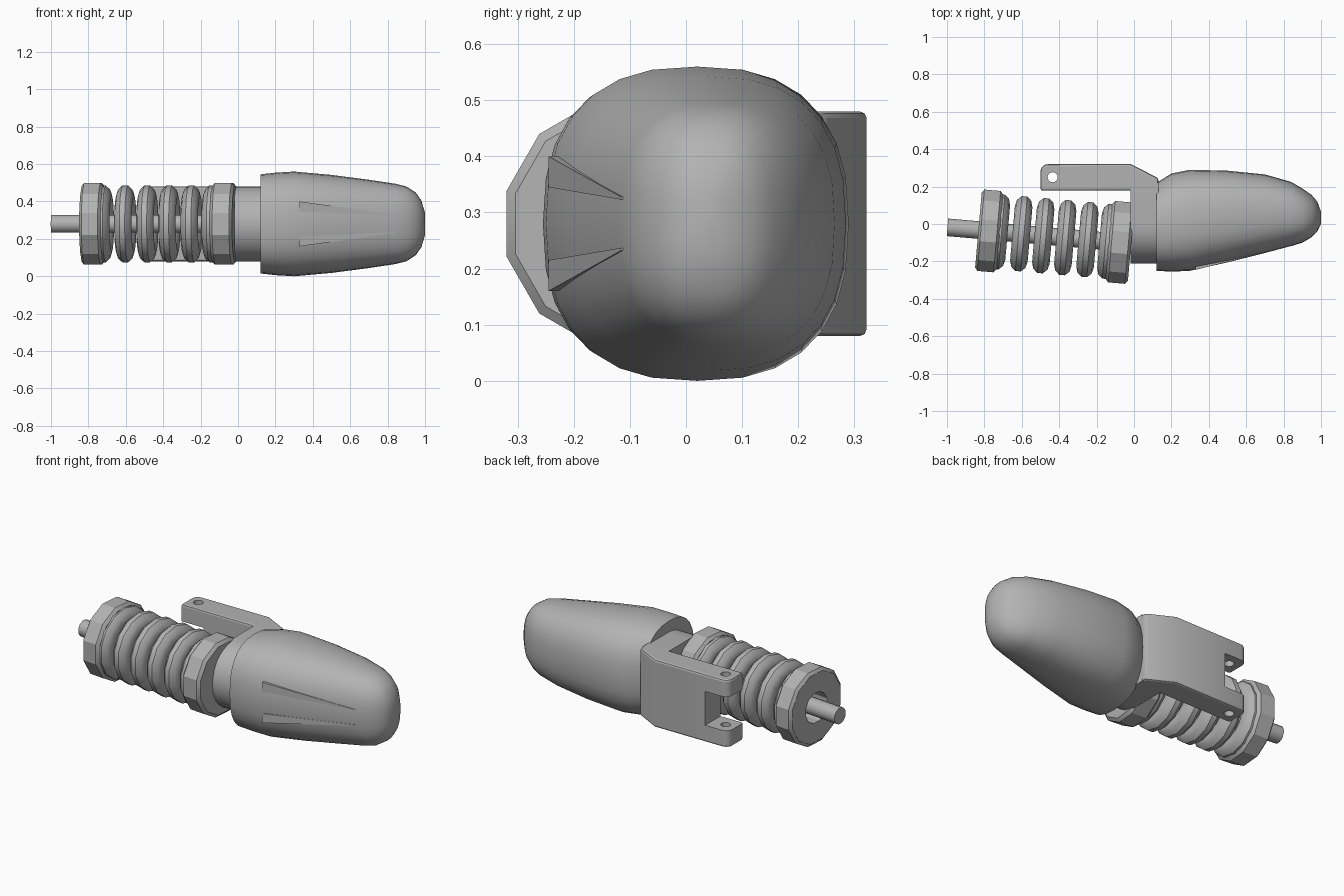
import bpy, bmesh, math
from mathutils import Matrix

if "Cube" in bpy.data.objects:
    bpy.data.objects.remove(bpy.data.objects["Cube"])

MID = 0.28                       # height of the centre line
TILT = math.radians(-5)          # the spring axis leans slightly sideways
AXIS = Matrix.Translation((0, -0.105, MID)) @ Matrix.Rotation(TILT, 4, 'Z')

grey = bpy.data.materials.new("plain_grey")
grey.diffuse_color = (0.45, 0.45, 0.45, 1)
grey.use_nodes = True
grey.node_tree.nodes["Principled BSDF"].inputs["Base Color"].default_value = grey.diffuse_color


def loft(name, rings, closed=False, matrix=None, angle=30):
    """Skin a list of equal-length vertex rings; cap the ends unless closed."""
    bm = bmesh.new()
    rows = [[bm.verts.new(p) for p in ring] for ring in rings]
    n = len(rows[0])
    pairs = list(zip(rows, rows[1:]))
    if closed:
        pairs.append((rows[-1], rows[0]))
    else:
        bm.faces.new(rows[0])
        bm.faces.new(rows[-1])
    for a, b in pairs:
        for i in range(n):
            j = (i + 1) % n
            bm.faces.new((a[i], a[j], b[j], b[i]))
    bmesh.ops.recalc_face_normals(bm, faces=bm.faces)
    mesh = bpy.data.meshes.new(name)
    bm.to_mesh(mesh)
    bm.free()
    mesh.materials.append(grey)
    obj = bpy.data.objects.new(name, mesh)
    bpy.context.collection.objects.link(obj)
    if matrix:
        obj.matrix_world = matrix
    smooth(obj, angle)
    return obj


def smooth(obj, angle):
    bpy.ops.object.select_all(action='DESELECT')
    obj.select_set(True)
    bpy.context.view_layer.objects.active = obj
    bpy.ops.object.shade_smooth_by_angle(angle=math.radians(angle))


def lathe(name, profile, sides=12, closed=False, angle=28):
    """Turn (distance, radius) points about the tilted spring axis."""
    turn = [math.tau * (i + 0.5) / sides for i in range(sides)]
    rings = [[(t, r * math.cos(a), r * math.sin(a)) for a in turn] for t, r in profile]
    return loft(name, rings, closed, AXIS, angle)


def cut(obj, cutter):
    mod = obj.modifiers.new("cut", 'BOOLEAN')
    mod.operation = 'DIFFERENCE'
    mod.solver = 'EXACT'
    mod.object = cutter
    bpy.context.view_layer.objects.active = obj
    bpy.ops.object.modifier_apply(modifier=mod.name)
    bpy.data.objects.remove(cutter)


# Tapered body: x, lowest y, highest y, half height
stations = [
    (0.12, -0.25, 0.22, 0.265), (0.20, -0.255, 0.27, 0.274),
    (0.30, -0.25, 0.29, 0.28), (0.50, -0.205, 0.285, 0.262),
    (0.70, -0.155, 0.265, 0.236), (0.84, -0.118, 0.225, 0.215),
    (0.90, -0.10, 0.19, 0.20), (0.95, -0.07, 0.155, 0.168),
    (0.98, -0.04, 0.12, 0.125), (1.00, 0.0, 0.065, 0.06),
]
rings = []
for x, lo, hi, h in stations:
    ring = []
    for i in range(28):
        a = math.tau * i / 28
        c, s = math.cos(a), math.sin(a)
        k = 2 / 2.5                                   # squared-off oval
        y = (lo + hi) / 2 + math.copysign(abs(c) ** k, c) * (hi - lo) / 2
        ring.append((x, y, MID + math.copysign(abs(s) ** k, s) * h))
    rings.append(ring)
loft("body", rings, angle=40)

# Slim wedges along both edges of the flat front panel
for side, label in ((1, "upper"), (-1, "lower")):
    base = [(0.33, -0.245, 0.065), (0.33, -0.245, 0.12), (0.33, -0.20, 0.12), (0.33, -0.20, 0.065)]
    tip = [(0.85, -0.116, 0.043), (0.85, -0.116, 0.048), (0.85, -0.10, 0.048), (0.85, -0.10, 0.043)]
    loft("panel_wedge_" + label,
         [[(x, y, MID + side * z) for x, y, z in r] for r in (base, tip)])

# Neck between body and spring: rounded at the front, square at the back
outline = [(-0.01 - 0.2 * math.sin(math.pi * i / 16), 0.2 * math.cos(math.pi * i / 16))
           for i in range(17)] + [(0.22, -0.2), (0.22, 0.2)]
loft("neck", [[(x, y, MID + z) for y, z in outline] for x in (-0.02, 0.13)])

# Side arm with rounded end corner
corner = [(-0.46 - 0.04 * math.sin(a), 0.28 + 0.04 * math.cos(a))
          for a in (math.pi / 2 * i / 5 for i in range(6))]
plan = [(-0.5, 0.178), (0.13, 0.178), (0.13, 0.245), (-0.02, 0.322)] + corner
arm = loft("side_arm", [[(x, y, z) for x, y in plan] for z in (0.08, 0.48)])
bevel = arm.modifiers.new("soft_edges", 'BEVEL')
bevel.width = 0.012
bevel.segments = 2
bevel.limit_method = 'ANGLE'
bevel.angle_limit = math.radians(60)
bpy.ops.object.modifier_apply(modifier=bevel.name)

# Fork slot and pin hole in the arm
slot = [(-0.6, 0.1), (-0.35, 0.1), (-0.35, 0.4), (-0.6, 0.4)]
cut(arm, loft("slot_cutter", [[(x, y, z) for x, y in slot] for z in (0.18, 0.38)]))
hole = [(-0.435 + 0.027 * math.cos(math.tau * i / 16), 0.25 + 0.027 * math.sin(math.tau * i / 16))
        for i in range(16)]
cut(arm, loft("hole_cutter", [[(x, y, z) for x, y in hole] for z in (0.0, 0.6)]))
smooth(arm, 30)

# Rod through the spring
lathe("rod", [(-1.001, 0.048), (-0.05, 0.048)], sides=16)

# End collars: an open washer on the outside, a solid one against the neck
lathe("outer_collar", [(-0.835, 0.09), (-0.835, 0.208), (-0.822, 0.226), (-0.735, 0.226),
                       (-0.72, 0.208), (-0.72, 0.09)], closed=True)
lathe("inner_collar", [(-0.135, 0.19), (-0.135, 0.208), (-0.12, 0.226), (-0.03, 0.226),
                       (-0.015, 0.208), (-0.015, 0.19)])

# Spring coils, the end ones half sunk in the collars
for n, t in enumerate((-0.725, -0.605, -0.487, -0.369, -0.25, -0.138)):
    section = [(t + 0.047 * math.cos(math.tau * i / 10), 0.15 + 0.059 * math.sin(math.tau * i / 10))
               for i in range(10)]
    lathe(f"coil_{n + 1}", section, sides=14, closed=True, angle=40)
